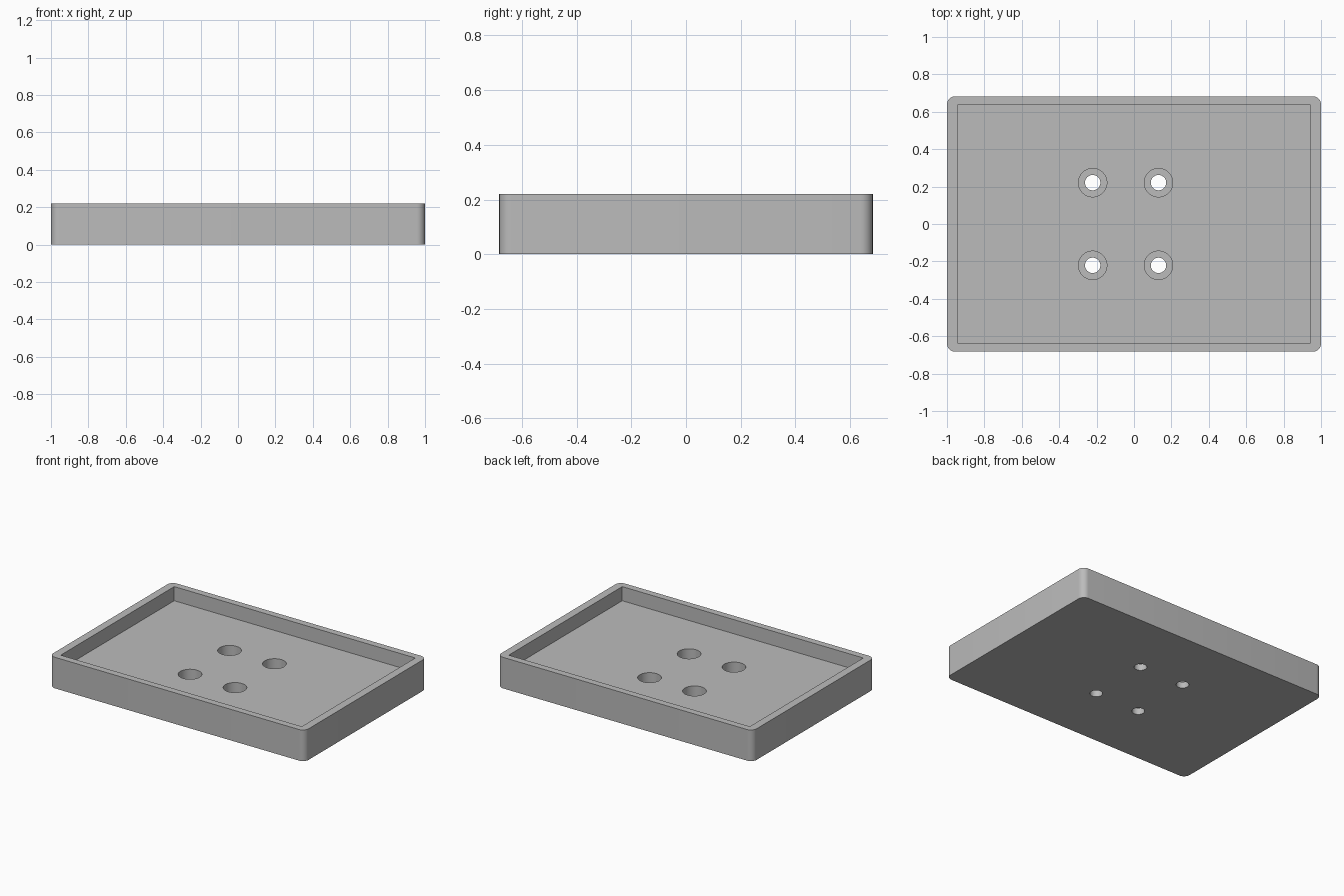
import bpy, bmesh, math

W, D, H = 1.0, 0.683, 0.22          # half width, half depth, height
IN_W, IN_D, FLOOR = 0.944, 0.635, 0.12
LEDGE, BORE, HOLE = 0.045, 0.076, 0.041

cube = bpy.data.objects.get("Cube")
if cube:
    bpy.data.objects.remove(cube, do_unlink=True)

grey = bpy.data.materials.new("plain grey")
grey.use_nodes = True
colour = (0.50, 0.50, 0.50, 1)
grey.diffuse_color = colour
grey.node_tree.nodes["Principled BSDF"].inputs["Base Color"].default_value = colour


def add_object(name, bm):
    mesh = bpy.data.meshes.new(name)
    bmesh.ops.recalc_face_normals(bm, faces=bm.faces)
    bm.to_mesh(mesh)
    bm.free()
    mesh.materials.append(grey)
    obj = bpy.data.objects.new(name, mesh)
    bpy.context.collection.objects.link(obj)
    return obj


def box(half_x, half_y, z0, z1, radius=0):
    bm = bmesh.new()
    bmesh.ops.create_cube(bm, size=1)
    for v in bm.verts:
        v.co = (v.co.x * 2 * half_x, v.co.y * 2 * half_y, z1 if v.co.z > 0 else z0)
    if radius:
        upright = [e for e in bm.edges
                   if abs(e.verts[0].co.z - e.verts[1].co.z) > 0.01]
        bmesh.ops.bevel(bm, geom=upright, offset=radius, segments=8,
                        profile=0.5, affect='EDGES')
    return bm


def cylinders(radius, z0, z1):
    bm = bmesh.new()
    for x in (-0.221, 0.131):
        for y in (-0.221, 0.221):
            made = bmesh.ops.create_cone(bm, cap_ends=True, segments=48,
                                         radius1=radius, radius2=radius, depth=z1 - z0)
            bmesh.ops.translate(bm, verts=made["verts"], vec=(x, y, (z0 + z1) / 2))
    return bm


# Tray body with rounded upright corners
tray = add_object("tray", box(W, D, 0, H, 0.045))

# Pocket, wide screw recesses and narrow through holes
cutters = [
    add_object("pocket_cutter", box(IN_W, IN_D, FLOOR, H + 0.1)),
    add_object("recess_cutter", cylinders(BORE, LEDGE, H)),
    add_object("hole_cutter", cylinders(HOLE, -0.1, H)),
]
for cutter in cutters:
    cut = tray.modifiers.new(cutter.name, 'BOOLEAN')
    cut.operation = 'DIFFERENCE'
    cut.solver = 'EXACT'
    cut.object = cutter

# Bake the cuts and drop the cutters
bpy.context.view_layer.update()
graph = bpy.context.evaluated_depsgraph_get()
cut_mesh = bpy.data.meshes.new_from_object(tray.evaluated_get(graph))
tray.modifiers.clear()
tray.data = cut_mesh
for cutter in cutters:
    bpy.data.objects.remove(cutter, do_unlink=True)

# Smooth the curved walls, keep the edges crisp
bpy.ops.object.select_all(action='DESELECT')
tray.select_set(True)
bpy.context.view_layer.objects.active = tray
bpy.ops.object.shade_smooth_by_angle(angle=math.radians(30))
